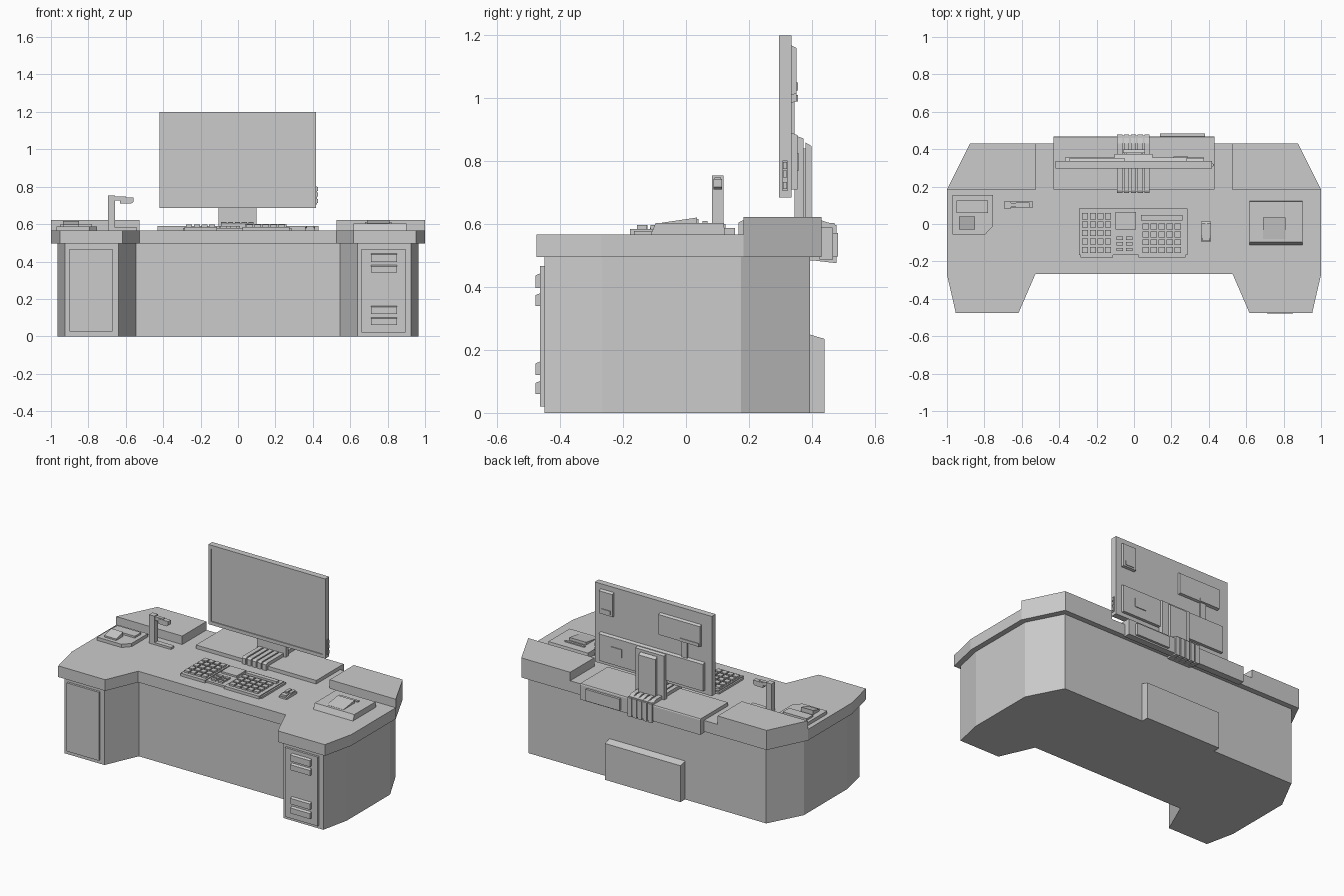
import bpy, bmesh


def prism(name, pts, axis, lo, hi):
    """Extrude a 2D profile along an axis: z -> (x,y), x -> (y,z), y -> (x,z)."""
    place = {'z': lambda p, t: (p[0], p[1], t),
             'x': lambda p, t: (t, p[0], p[1]),
             'y': lambda p, t: (p[0], t, p[1])}[axis]
    bm = bmesh.new()
    a = [bm.verts.new(place(p, lo)) for p in pts]
    b = [bm.verts.new(place(p, hi)) for p in pts]
    n = len(pts)
    bm.faces.new(a)
    bm.faces.new(b[::-1])
    for i in range(n):
        bm.faces.new((a[i], a[(i + 1) % n], b[(i + 1) % n], b[i]))
    bmesh.ops.recalc_face_normals(bm, faces=bm.faces)
    me = bpy.data.meshes.new(name)
    bm.to_mesh(me)
    bm.free()
    ob = bpy.data.objects.new(name, me)
    bpy.context.collection.objects.link(ob)
    return ob


def box(name, x0, x1, y0, y1, z0, z1):
    return prism(name, [(x0, y0), (x1, y0), (x1, y1), (x0, y1)], 'z', z0, z1)


def mirrored(half):
    return half + [(-x, y) for x, y in reversed(half)]


TOP = 0.567

# Desk body and worktop
prism("desk_body", mirrored([(0.545, -0.235), (0.64, -0.45), (0.925, -0.45), (0.965, -0.265),
                             (0.965, 0.175), (0.85, 0.395)]), 'z', 0, 0.495)
prism("worktop", mirrored([(0.527, -0.267), (0.617, -0.475), (0.953, -0.475), (1, -0.27),
                           (1, 0.183), (0.877, 0.43)]), 'z', 0.495, TOP)

# Raised rear corners
for s, side in ((-1, "left"), (1, "right")):
    prism(f"{side}_raised_corner", [(s * 0.527, 0.183), (s, 0.183), (s * 0.877, 0.43), (s * 0.527, 0.43)],
          'z', TOP - 0.005, 0.622)

# Door and drawers
box("left_door", -0.9, -0.67, -0.464, -0.44, 0.025, 0.467)
box("drawer_panel", 0.66, 0.895, -0.464, -0.44, 0.02, 0.467)
for i, (z0, z1) in enumerate(((0.06, 0.103), (0.12, 0.165), (0.34, 0.382), (0.397, 0.445))):
    prism(f"drawer_handle_{i}", [(-0.46, z0), (-0.479, z0), (-0.479, z1 - 0.008), (-0.46, z1)], 'x', 0.71, 0.85)

# Rear boxes
prism("rear_equipment_box", [(0.39, 0), (0.441, 0), (0.441, 0.235), (0.39, 0.25)], 'x', -0.27, 0.27)
box("rear_socket_panel", 0.138, 0.38, 0.46, 0.483, 0.497, 0.572)

# Monitor shelf wrapping over the back edge
prism("monitor_shelf", [(0.185, 0.56), (0.185, 0.59), (0.465, 0.59), (0.468, 0.583), (0.468, 0.487),
                        (0.425, 0.487), (0.425, 0.56)], 'x', -0.43, 0.43)
for i in range(5):
    x = -0.09 + i * 0.0365
    prism(f"cable_rib_{i}", [(0.167, 0.56), (0.167, 0.605), (0.18, 0.612), (0.43, 0.612), (0.478, 0.597),
                             (0.478, 0.476), (0.41, 0.484), (0.41, 0.56)], 'x', x, x + 0.028)
box("cable_bed", -0.085, 0.08, 0.175, 0.472, 0.485, 0.603)

# Monitor: bezel ring around a recessed screen
box("monitor_screen", -0.405, 0.4, 0.302, 0.334, 0.7, 1.185)
box("bezel_left", -0.42, -0.4, 0.296, 0.336, 0.685, 1.2)
box("bezel_right", 0.397, 0.417, 0.296, 0.336, 0.685, 1.2)
box("bezel_top", -0.4, 0.397, 0.296, 0.336, 1.176, 1.2)
box("bezel_bottom", -0.4, 0.397, 0.296, 0.336, 0.685, 0.707)
box("monitor_back", -0.4, 0.397, 0.33, 0.336, 0.707, 1.176)
box("button_strip", 0.41, 0.422, 0.307, 0.323, 0.705, 0.802)
for i, z in enumerate((0.712, 0.748, 0.776)):
    box(f"monitor_button_{i}", 0.42, 0.428, 0.309, 0.321, z, z + 0.022)

# Monitor back details
prism("lower_back_panel", [(0.33, 0.71), (0.355, 0.71), (0.355, 0.883), (0.33, 0.892)], 'x', -0.37, 0.375)
prism("upper_module", [(0.33, 1.01), (0.352, 1.015), (0.352, 1.16), (0.33, 1.17)], 'x', 0.28, 0.375)
box("upper_module_slot", 0.295, 0.36, 0.35, 0.356, 1.025, 1.05)
prism("wide_module", [(0.33, 0.985), (0.352, 0.99), (0.352, 1.12), (0.33, 1.13)], 'x', -0.345, -0.05)
box("wide_module_foot", -0.34, -0.2, 0.345, 0.356, 0.99, 1.01)
box("module_pipe", -0.25, -0.21, 0.33, 0.345, 0.88, 0.99)
box("small_port", 0.21, 0.29, 0.35, 0.36, 0.77, 0.825)

# Monitor stand
prism("stand_column", [(0.345, 0.585), (0.373, 0.585), (0.373, 0.873), (0.345, 0.882)], 'x', -0.105, 0.1)
prism("stand_back_plate", [(0.38, 0.6), (0.399, 0.6), (0.399, 0.848), (0.38, 0.86)], 'x', -0.06, 0.06)
box("stand_plate_link", -0.04, 0.04, 0.37, 0.383, 0.6, 0.84)

# Keyboard
box("keyboard_base", -0.295, 0.285, -0.165, 0.083, TOP - 0.005, 0.579)
box("keyboard_left_tray", -0.285, -0.112, -0.178, 0.076, TOP - 0.005, 0.585)
box("keyboard_right_tray", 0.025, 0.275, -0.178, 0.076, TOP - 0.005, 0.585)


def key_grid(name, x0, y0, cols, rows, dx, dy, w, h, z):
    for c in range(cols):
        for r in range(rows):
            x, y = x0 + c * dx, y0 + r * dy
            box(f"{name}_{c}_{r}", x, x + w, y, y + h, 0.575, z)


key_grid("left_key", -0.277, -0.155, 4, 5, 0.041, 0.045, 0.032, 0.033, 0.597)
key_grid("right_key", 0.045, -0.155, 5, 4, 0.043, 0.042, 0.034, 0.031, 0.597)
key_grid("centre_key", -0.093, -0.145, 2, 3, 0.05, 0.03, 0.035, 0.018, 0.589)
box("keyboard_bar", 0.037, 0.26, 0.02, 0.048, 0.58, 0.6)
box("centre_display", -0.1, 0.012, -0.03, 0.065, 0.575, 0.59)

# Mouse
prism("mouse_body", [(-0.093, 0.56), (-0.093, 0.578), (-0.06, 0.585), (0.0, 0.585), (0.013, 0.578),
                     (0.013, 0.56)], 'x', 0.358, 0.413)
for i, x in enumerate((0.363, 0.39)):
    box(f"mouse_button_{i}", x, x + 0.019, -0.045, 0.005, 0.575, 0.591)
box("mouse_rest", 0.366, 0.405, -0.09, -0.06, 0.57, 0.59)

# Right desk device with sloped front
prism("right_device", [(-0.115, 0.56), (-0.097, 0.603), (0.12, 0.603), (0.125, 0.56)], 'x', 0.617, 0.9)
prism("device_wedge", [(-0.08, 0.598), (-0.08, 0.604), (0.035, 0.621), (0.035, 0.598)], 'x', 0.69, 0.81)
box("device_slot", 0.68, 0.82, 0.053, 0.068, 0.6, 0.61)

# Left desk pad with one cut corner
prism("left_pad", [(-0.97, -0.055), (-0.795, -0.055), (-0.753, -0.01), (-0.753, 0.155), (-0.97, 0.155)],
      'z', TOP - 0.005, 0.588)
box("pad_bar", -0.95, -0.78, 0.06, 0.125, 0.58, 0.6)
prism("pad_wedge", [(-0.03, 0.58), (-0.03, 0.598), (0.04, 0.617), (0.04, 0.58)], 'x', -0.935, -0.85)

# Desk lamp
box("lamp_foot", -0.695, -0.54, 0.088, 0.12, TOP - 0.005, 0.581)
box("lamp_pole", -0.695, -0.657, 0.083, 0.119, 0.57, 0.754)
box("lamp_arm", -0.66, -0.6, 0.09, 0.112, 0.725, 0.748)
prism("lamp_head", [(-0.63, 0.71), (-0.57, 0.71), (-0.56, 0.718), (-0.56, 0.743), (-0.63, 0.743)], 'y', 0.087, 0.115)
